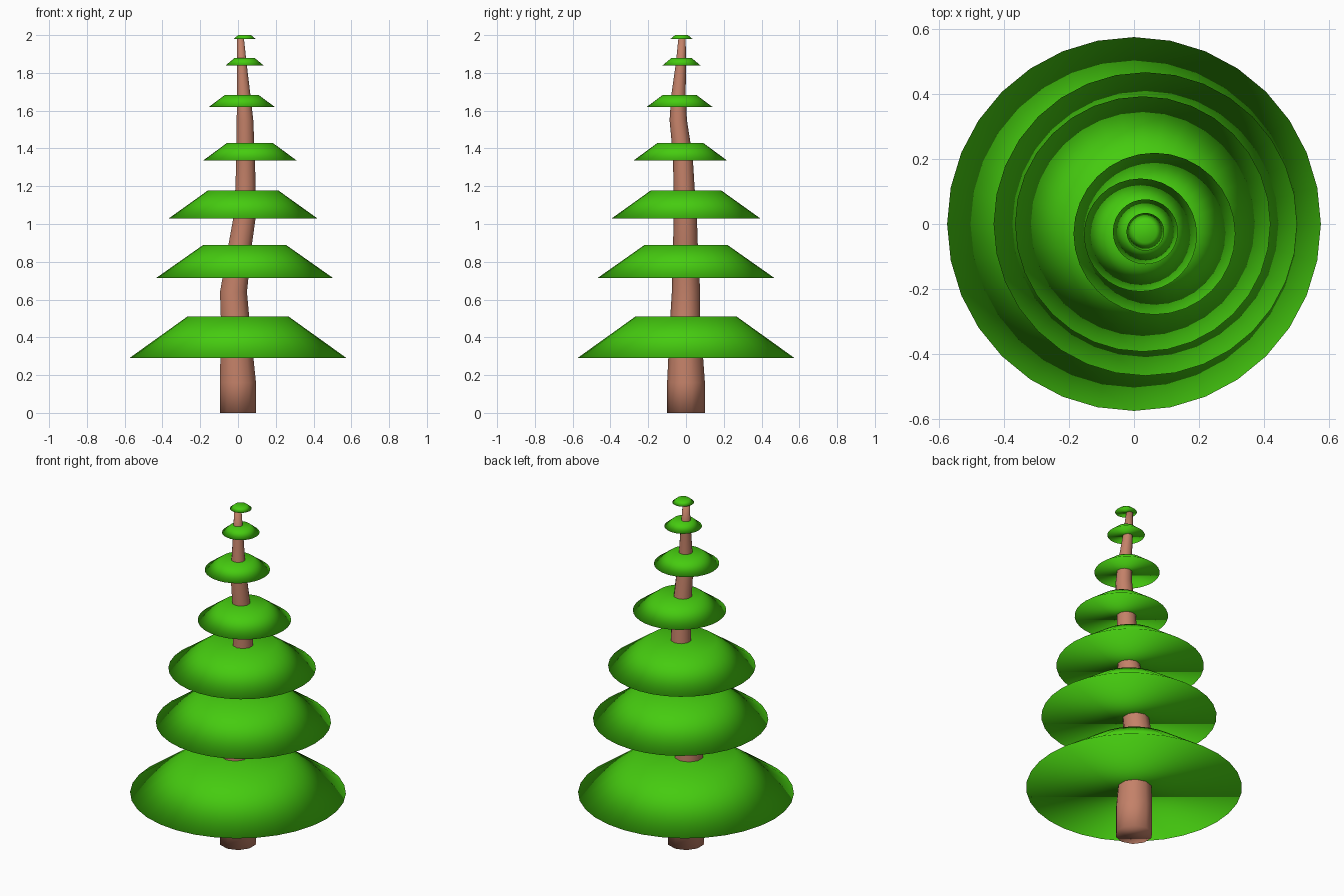
import bpy, bmesh
from math import sin, cos, pi

if "Cube" in bpy.data.objects:
    bpy.data.objects.remove(bpy.data.objects["Cube"])


def material(name, color):
    m = bpy.data.materials.new(name)
    m.diffuse_color = color
    m.use_nodes = True
    m.node_tree.nodes["Principled BSDF"].inputs["Base Color"].default_value = m.diffuse_color
    return m


def loft(name, rings, sides, mat):
    """Capped, smooth-shaded skin through horizontal rings (x, y, z, radius)."""
    bm = bmesh.new()
    loops = [[bm.verts.new((x + r * sin(2 * pi * i / sides),
                            y - r * cos(2 * pi * i / sides), z))
              for i in range(sides)] for x, y, z, r in rings]
    for a, b in zip(loops, loops[1:]):
        for i in range(sides):
            j = (i + 1) % sides
            bm.faces.new((a[i], a[j], b[j], b[i]))
    bm.faces.new(loops[0][::-1])
    bm.faces.new(loops[-1])
    for f in bm.faces:
        f.smooth = True
    mesh = bpy.data.meshes.new(name)
    bm.to_mesh(mesh)
    bm.free()
    mesh.materials.append(mat)
    obj = bpy.data.objects.new(name, mesh)
    bpy.context.collection.objects.link(obj)
    return obj


bark = material("bark", (0.55, 0.22, 0.14, 1))
needles = material("needles", (0.06, 0.6, 0.005, 1))

# Crooked, tapering trunk
loft("trunk", [
    (0, 0, 0, 0.10),
    (0, 0, 0.16, 0.10),
    (-0.016, -0.004, 0.51, 0.079),
    (-0.024, 0, 0.64, 0.075),
    (0.013, -0.003, 0.90, 0.065),
    (0.034, -0.004, 1.03, 0.062),
    (0.040, -0.011, 1.20, 0.056),
    (0.040, -0.016, 1.35, 0.052),
    (0.037, -0.041, 1.55, 0.046),
    (0.030, -0.040, 1.68, 0.038),
    (0.020, -0.027, 1.85, 0.027),
    (0.013, -0.021, 1.985, 0.019),
], 10, bark)

# Branch tiers: centre x, y, bottom z, top z, bottom radius, top radius
tiers = [
    (0, 0, 0.29, 0.51, 0.575, 0.268),
    (0.035, 0, 0.715, 0.89, 0.467, 0.218),
    (0.027, 0, 1.03, 1.178, 0.393, 0.186),
    (0.063, -0.030, 1.335, 1.43, 0.249, 0.120),
    (0.020, -0.034, 1.62, 1.684, 0.174, 0.088),
    (0.035, -0.024, 1.84, 1.88, 0.100, 0.052),
    (0.035, -0.024, 1.98, 2.0, 0.058, 0.034),
]
for n, (x, y, z0, z1, r0, r1) in enumerate(tiers, 1):
    loft(f"branch_tier_{n}", [(x, y, z0, r0), (x, y, z1, r1)], 32, needles)
